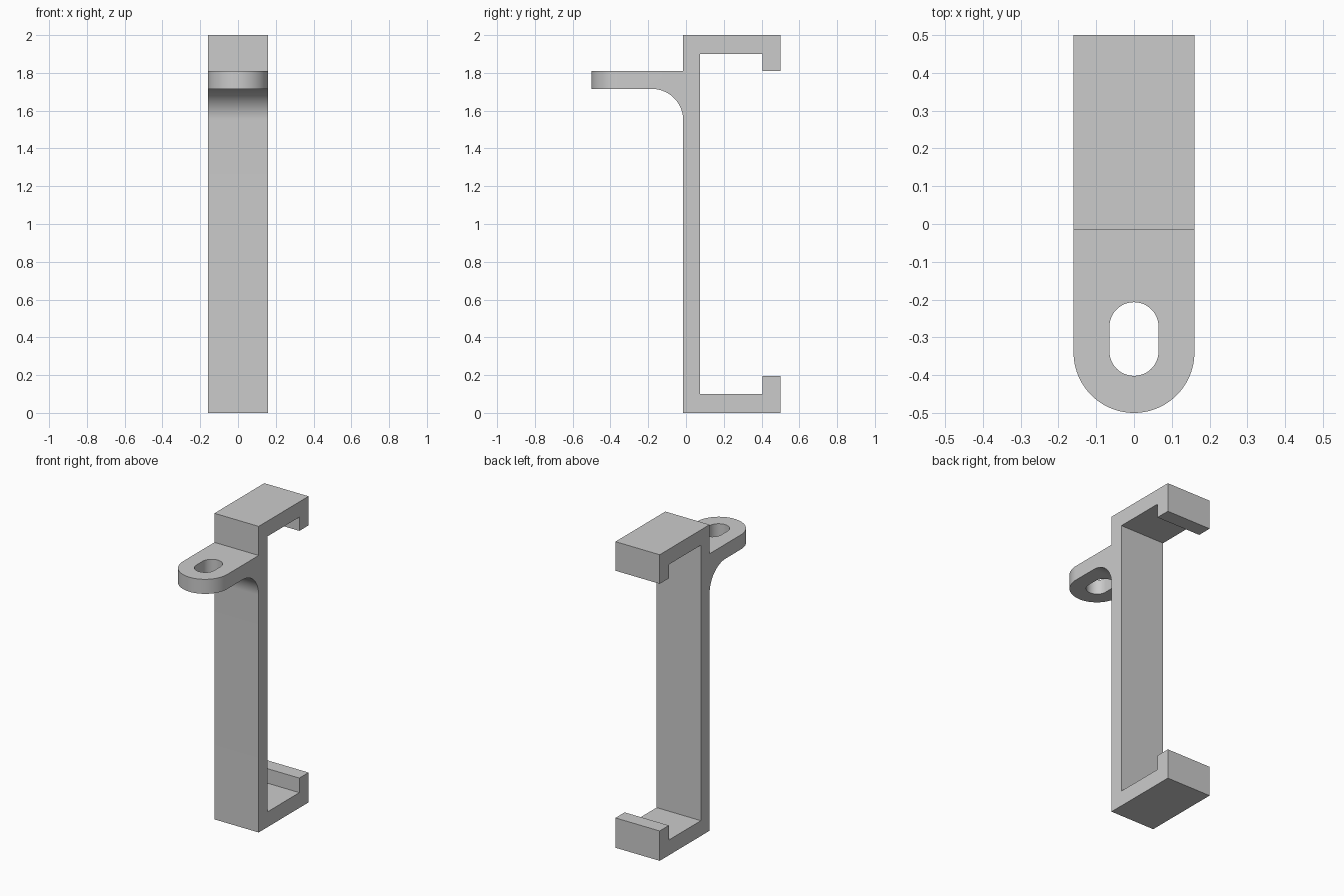
import bpy, bmesh
from math import sin, cos, pi, radians

cube = bpy.data.objects.get("Cube")
if cube:
    bpy.data.objects.remove(cube, do_unlink=True)

grey = bpy.data.materials.new("plain_grey")
GREY = (0.6, 0.6, 0.6, 1)
grey.use_nodes = True
grey.diffuse_color = GREY
grey.node_tree.nodes["Principled BSDF"].inputs["Base Color"].default_value = GREY


def arc(cx, cy, r, start, end, steps=24):
    angles = [radians(start + (end - start) * i / steps) for i in range(steps + 1)]
    return [(cx + r * cos(a), cy + r * sin(a)) for a in angles]


def extrude(name, points, offset):
    """Prism from 3D outline points pushed along offset."""
    bm = bmesh.new()
    face = bm.faces.new([bm.verts.new(p) for p in points])
    moved = bmesh.ops.extrude_face_region(bm, geom=[face])["geom"]
    bmesh.ops.translate(bm, vec=offset, verts=[g for g in moved if isinstance(g, bmesh.types.BMVert)])
    bmesh.ops.recalc_face_normals(bm, faces=bm.faces)
    mesh = bpy.data.meshes.new(name)
    bm.to_mesh(mesh)
    bm.free()
    mesh.materials.append(grey)
    obj = bpy.data.objects.new(name, mesh)
    bpy.context.collection.objects.link(obj)
    return obj


def cut(target, cutter, operation):
    mod = target.modifiers.new(cutter.name, "BOOLEAN")
    mod.operation, mod.solver, mod.object = operation, "EXACT", cutter
    bpy.context.view_layer.objects.active = target
    bpy.ops.object.modifier_apply(modifier=mod.name)
    bpy.data.objects.remove(cutter, do_unlink=True)


# Side profile (y, z): hooked channel with a filleted mounting tab
FRONT, INNER, LIP, BACK = -0.015, 0.075, 0.405, 0.5
R = 0.165
profile = [(FRONT, 0), (BACK, 0), (BACK, 0.195), (LIP, 0.195), (LIP, 0.1), (INNER, 0.1),
           (INNER, 1.9), (LIP, 1.9), (LIP, 1.81), (BACK, 1.81), (BACK, 2), (FRONT, 2),
           (FRONT, 1.81), (-0.6, 1.81), (-0.6, 1.715)]
profile += arc(FRONT - R, 1.715 - R, R, 90, 0)
bracket = extrude("clip_bracket", [(-0.3, y, z) for y, z in profile], (0.6, 0, 0))

# Plan outline (x, y): trims the width and rounds the tab end
W = 0.16
outline = [(W, 0.7), (-W, 0.7)] + arc(0, -0.5 + W, W, 180, 360, 48)
cut(bracket, extrude("plan_trim", [(x, y, -0.2) for x, y in outline], (0, 0, 2.5)), "INTERSECT")

# Screw slot through the tab
S = 0.065
slot = arc(0, -0.207 - S, S, 0, 180) + arc(0, -0.402 + S, S, 180, 360)
cut(bracket, extrude("screw_slot", [(x, y, 1.5) for x, y in slot], (0, 0, 0.6)), "DIFFERENCE")

# Smooth curves, sharp corners
bpy.ops.object.select_all(action="DESELECT")
bracket.select_set(True)
bpy.context.view_layer.objects.active = bracket
bpy.ops.object.shade_smooth_by_angle(angle=radians(30))
